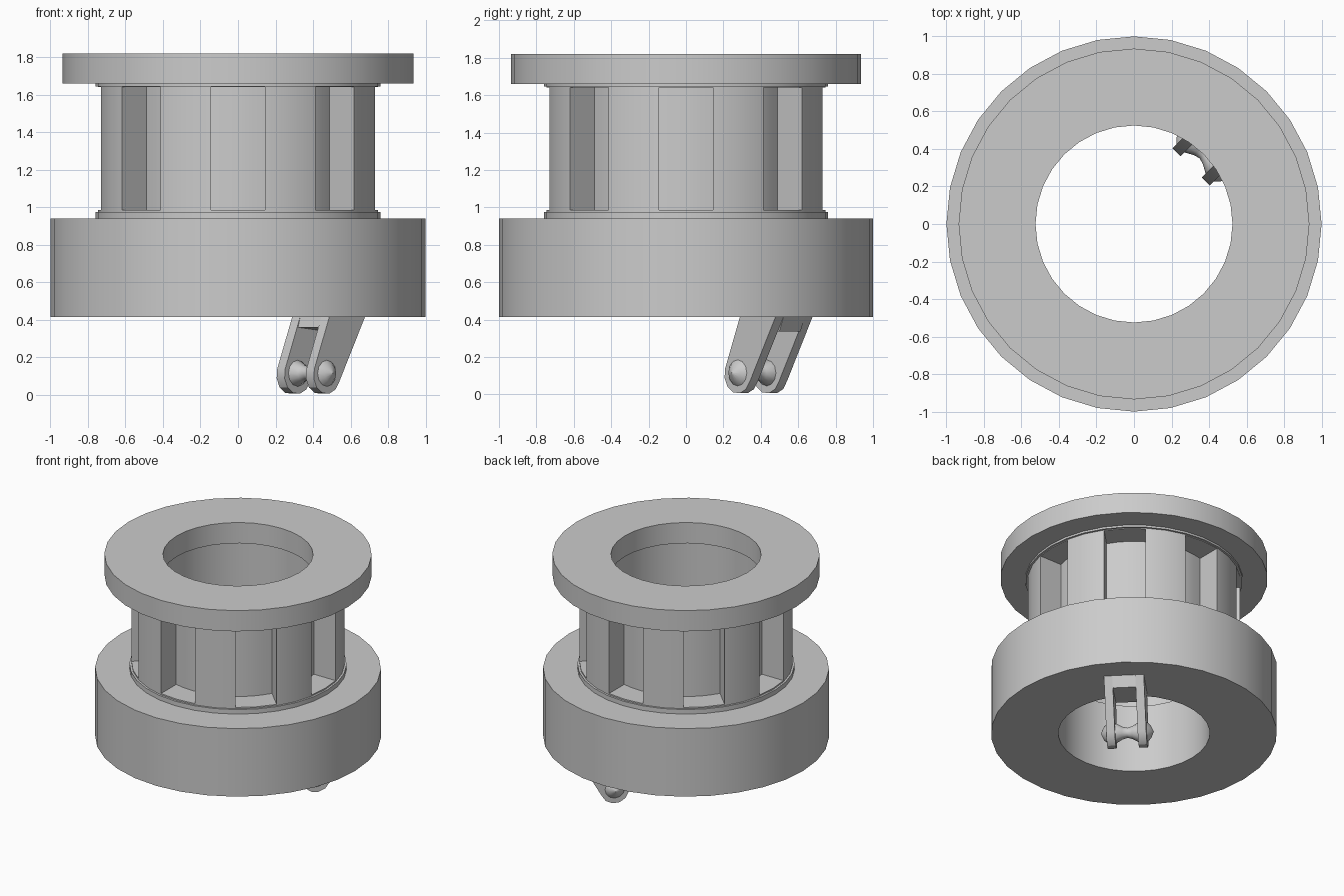
import bpy, bmesh
from math import pi, sin, cos, sqrt, radians
from mathutils import Vector, Matrix

if "Cube" in bpy.data.objects:
    bpy.data.objects.remove(bpy.data.objects["Cube"])


def finish(name, bm, angle=30):
    bmesh.ops.recalc_face_normals(bm, faces=bm.faces[:])
    me = bpy.data.meshes.new(name)
    bm.to_mesh(me)
    bm.free()
    ob = bpy.data.objects.new(name, me)
    bpy.context.collection.objects.link(ob)
    smooth(ob, angle)
    return ob


def smooth(ob, angle):
    bpy.ops.object.select_all(action='DESELECT')
    ob.select_set(True)
    bpy.context.view_layer.objects.active = ob
    bpy.ops.object.shade_smooth_by_angle(angle=radians(angle))


def lathe(profile, segments):
    """Closed (r, z) profile revolved round z."""
    bm = bmesh.new()
    rings = [[bm.verts.new((r * cos(2 * pi * i / segments), r * sin(2 * pi * i / segments), z))
              for r, z in profile] for i in range(segments)]
    n = len(profile)
    for i in range(segments):
        a, b = rings[i], rings[(i + 1) % segments]
        for j in range(n):
            k = (j + 1) % n
            bm.faces.new((a[j], b[j], b[k], a[k]))
    return bm


def prism(bm, outline, offset):
    """Extrude a list of points along an offset vector."""
    face = bm.faces.new([bm.verts.new(p) for p in outline])
    ext = bmesh.ops.extrude_face_region(bm, geom=[face])
    bmesh.ops.translate(bm, vec=offset,
                        verts=[v for v in ext['geom'] if isinstance(v, bmesh.types.BMVert)])


# Drum: wide base, narrower slotted waist, top flange, open bore
drum = finish("drum_body", lathe([
    (0.53, 0.415), (1.0, 0.415), (1.0, 0.94), (0.76, 0.94), (0.76, 0.975), (0.745, 0.975),
    (0.745, 1.645), (0.76, 1.645), (0.76, 1.66), (0.935, 1.66), (0.935, 1.82),
    (0.525, 1.82), (0.525, 1.66), (0.54, 1.66), (0.54, 0.94), (0.53, 0.94)], 32))

# Eight pockets round the waist, with curved floors
bm = bmesh.new()
R, H = 0.565, 0.145
for i in range(8):
    turn = Matrix.Rotation(i * pi / 4, 3, 'Z')
    floor = [(sqrt(R * R - t * t), t) for t in (-H, -H / 2, 0, H / 2, H)]
    outline = [turn @ Vector((x, y, 0.985)) for x, y in floor + [(0.9, H), (0.9, -H)]]
    prism(bm, outline, (0, 0, 0.655))
cutter = finish("pocket_cutter", bm)
cutter.hide_render = True
mod = drum.modifiers.new("pockets", 'BOOLEAN')
mod.operation = 'DIFFERENCE'
mod.solver = 'EXACT'
mod.object = cutter
bpy.context.view_layer.objects.active = drum
bpy.ops.object.modifier_apply(modifier=mod.name)
bpy.data.objects.remove(cutter)
smooth(drum, 30)

# Forked bracket under the base; local x is radial, y tangential
diagonal = Matrix.Rotation(pi / 4, 4, 'Z')
PX, PZ, PR = 0.53, 0.105, 0.1
tip = [(PX + PR * cos(a), PZ + PR * sin(a))
       for a in (radians(160 + 180 * k / 6) for k in range(7))]
side = [(0.55, 0.42)] + tip + [(0.82, 0.42)]
for name, y in (("fork_arm_left", 0.08), ("fork_arm_right", -0.14)):
    bm = bmesh.new()
    prism(bm, [(x, y, z) for x, z in side], (0, 0.06, 0))
    bm.transform(diagonal)
    finish(name, bm)

# Bridge joining the arms
bm = bmesh.new()
prism(bm, [(x, -0.08, z) for x, z in ((0.55, 0.42), (0.533, 0.36), (0.785, 0.335), (0.82, 0.42))],
      (0, 0.16, 0))
bm.transform(diagonal)
finish("fork_bridge", bm)

# Pin: hourglass between the arms, domed ends outside
half = [(0.035, 0.0), (0.045, 0.035), (0.07, 0.08), (0.07, 0.14), (0.045, 0.165), (0.002, 0.185)]
profile = [(r, -z) for r, z in half[:0:-1]] + half
bm = lathe(profile, 12)
bm.transform(diagonal @ Matrix.Translation((PX, 0, PZ + 0.01)) @ Matrix.Rotation(pi / 2, 4, 'X'))
finish("fork_pin", bm, 40)
